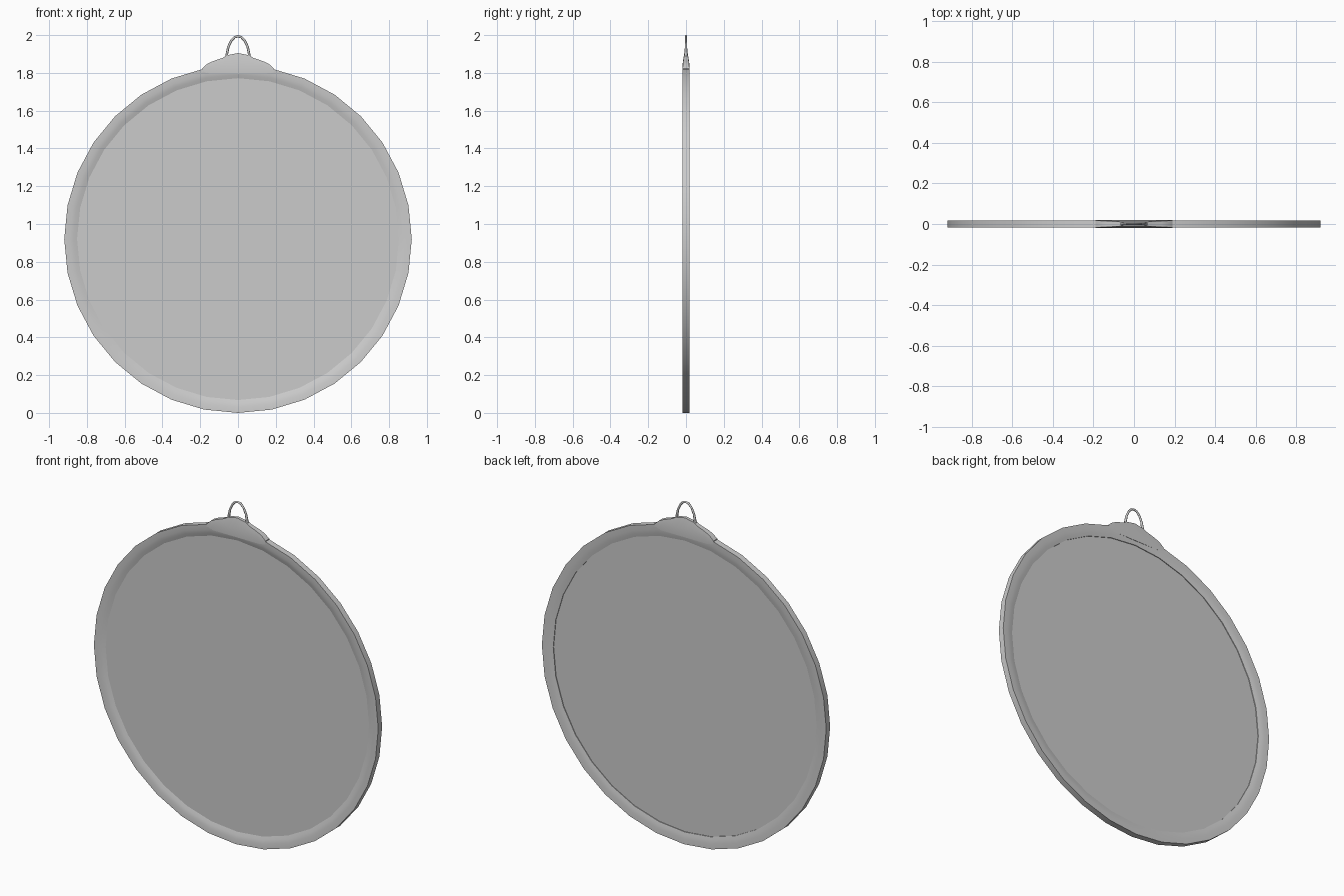
import bpy, bmesh, math

if "Cube" in bpy.data.objects:
    bpy.data.objects.remove(bpy.data.objects["Cube"])

SIDES, CZ = 32, 0.92


def finish(name, bm, angle=40):
    bmesh.ops.recalc_face_normals(bm, faces=bm.faces)
    mesh = bpy.data.meshes.new(name)
    bm.to_mesh(mesh)
    bm.free()
    ob = bpy.data.objects.new(name, mesh)
    bpy.context.collection.objects.link(ob)
    bpy.ops.object.select_all(action='DESELECT')
    ob.select_set(True)
    bpy.context.view_layer.objects.active = ob
    bpy.ops.object.shade_smooth_by_angle(angle=math.radians(angle))
    return ob


def bridge(bm, loops, close_ring):
    n = len(loops)
    for i in range(n if close_ring else n - 1):
        a, b = loops[i], loops[(i + 1) % n]
        for j in range(len(a)):
            k = (j + 1) % len(a)
            bm.faces.new((a[j], a[k], b[k], b[j]))


def lathe(name, profile, capped=False):
    # profile of (radius, y) turned about the y axis through the disc centre
    bm = bmesh.new()
    loops = []
    for r, y in profile:
        loops.append([bm.verts.new((r * math.sin(2 * math.pi * i / SIDES), y,
                                    CZ - r * math.cos(2 * math.pi * i / SIDES)))
                      for i in range(SIDES)])
    bridge(bm, loops, not capped)
    if capped:
        bm.faces.new(loops[0])
        bm.faces.new(loops[-1])
    return finish(name, bm)


# raised rim, dished towards the middle, with a small lip on the back
lathe("rim", [(0.852, -0.006), (0.870, -0.012), (0.890, -0.017), (0.920, -0.018),
              (0.920, 0.018), (0.890, 0.017), (0.870, 0.014), (0.852, 0.010)])

# recessed centre disc
lathe("centre_disc", [(0.856, -0.006), (0.856, 0.006)], capped=True)

# tapered shoulder that swells out of the rim under the loop: (x, top z, top half depth)
half = [(0.0, 1.905, 0.009), (0.06, 1.893, 0.010), (0.08, 1.880, 0.012),
        (0.135, 1.861, 0.015), (0.165, 1.846, 0.016), (0.19, 1.823, 0.018)]
stations = [(-x, z, d) for x, z, d in reversed(half[1:])] + half
bm = bmesh.new()
sections = []
for x, z, d in stations:
    mid = min(z - 0.002, CZ + 0.915 * math.cos(math.asin(x / 0.92)) + 0.01)
    pts = [(-0.017, 1.795), (-0.0185, mid), (-d, z), (d, z), (0.0185, mid), (0.017, 1.795)]
    sections.append([bm.verts.new((x, y, h)) for y, h in pts])
bridge(bm, sections, False)
bm.faces.new(sections[0])
bm.faces.new(sections[-1])
finish("loop_base", bm)

# hanging loop: wire arch that thins towards the top (x, z, half depth)
arch = [(0.061, 1.875, 0.009), (0.058, 1.905, 0.008), (0.051, 1.938, 0.006),
        (0.036, 1.970, 0.005), (0.018, 1.989, 0.005), (0.0, 1.9935, 0.005)]
path = arch + [(-x, z, d) for x, z, d in reversed(arch[:-1])]
bm = bmesh.new()
rings = []
for i, (x, z, d) in enumerate(path):
    a, b = path[max(i - 1, 0)], path[min(i + 1, len(path) - 1)]
    length = math.hypot(b[0] - a[0], b[1] - a[1])
    nx, nz = (b[1] - a[1]) / length, -(b[0] - a[0]) / length
    ring = []
    for s in range(8):
        t = 2 * math.pi * s / 8
        w = 0.0065 * math.cos(t)
        ring.append(bm.verts.new((x + nx * w, d * math.sin(t), z + nz * w)))
    rings.append(ring)
bridge(bm, rings, False)
bm.faces.new(rings[0])
bm.faces.new(rings[-1])
finish("hanging_loop", bm, 60)
